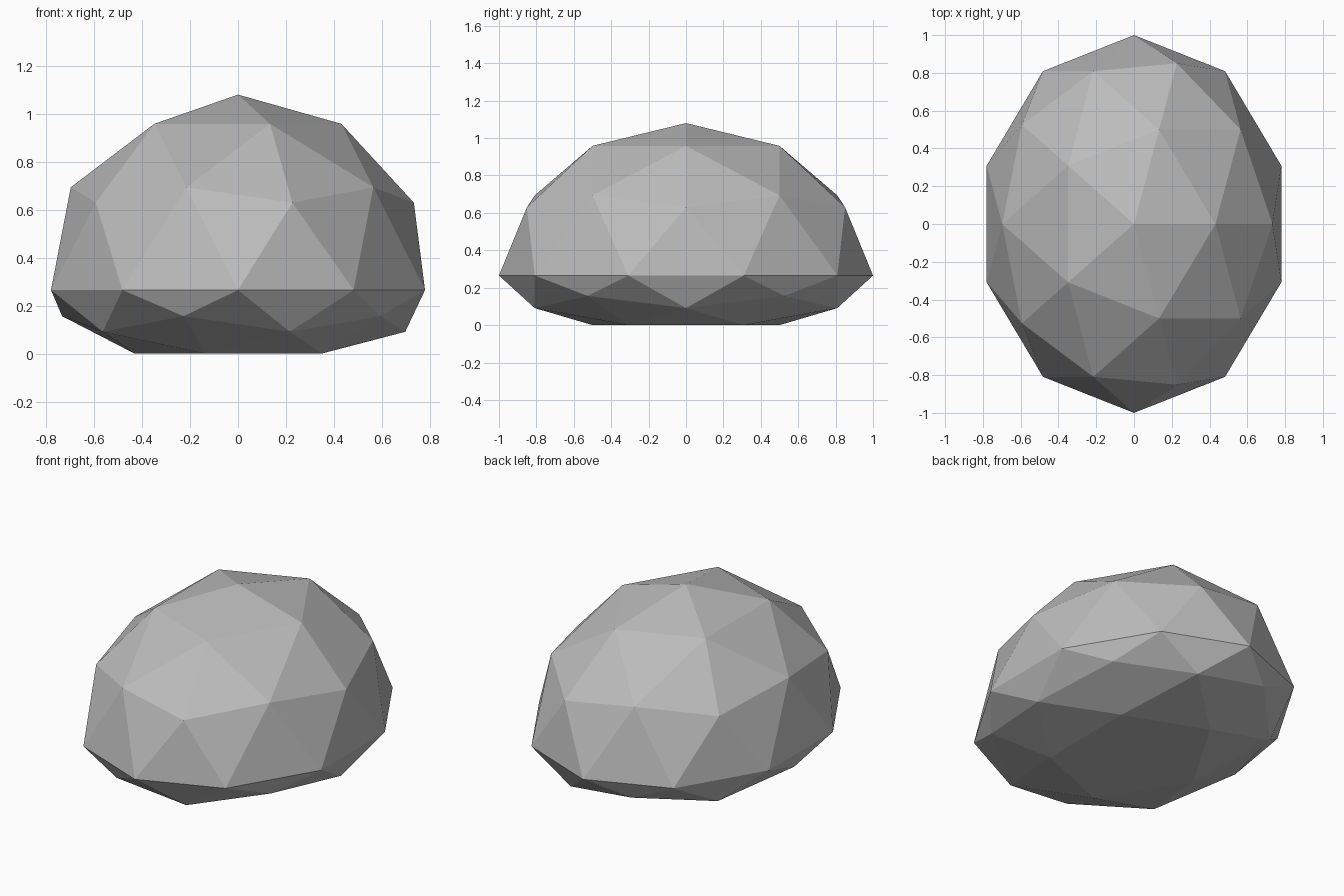
import bpy
import bmesh

cube = bpy.data.objects.get("Cube")
if cube:
    bpy.data.objects.remove(cube, do_unlink=True)

WAIST = 0.265   # height of the widest ring
SCALE = 0.82    # width and upper height relative to length


def lower_height(z):
    """Height of the flattened underside, ring by ring."""
    if z > -0.3:
        return WAIST
    if z > -0.48:
        return 0.156
    if z > -0.7:
        return 0.091
    return 0.0


# Stone colour
stone = bpy.data.materials.new("stone_grey")
stone.use_nodes = True
grey = (0.5, 0.5, 0.5, 1)
stone.diffuse_color = grey
stone.node_tree.nodes["Principled BSDF"].inputs["Base Color"].default_value = grey

# Faceted boulder: stretched dome above, flattened base below
bm = bmesh.new()
bmesh.ops.create_icosphere(bm, subdivisions=2, radius=1)
for v in bm.verts:
    v.co.x *= SCALE
    z = v.co.z
    v.co.z = WAIST + z * 0.815 if z > -0.01 else lower_height(z)

mesh = bpy.data.meshes.new("boulder")
bm.to_mesh(mesh)
bm.free()
mesh.materials.append(stone)
boulder = bpy.data.objects.new("boulder", mesh)
bpy.context.collection.objects.link(boulder)
